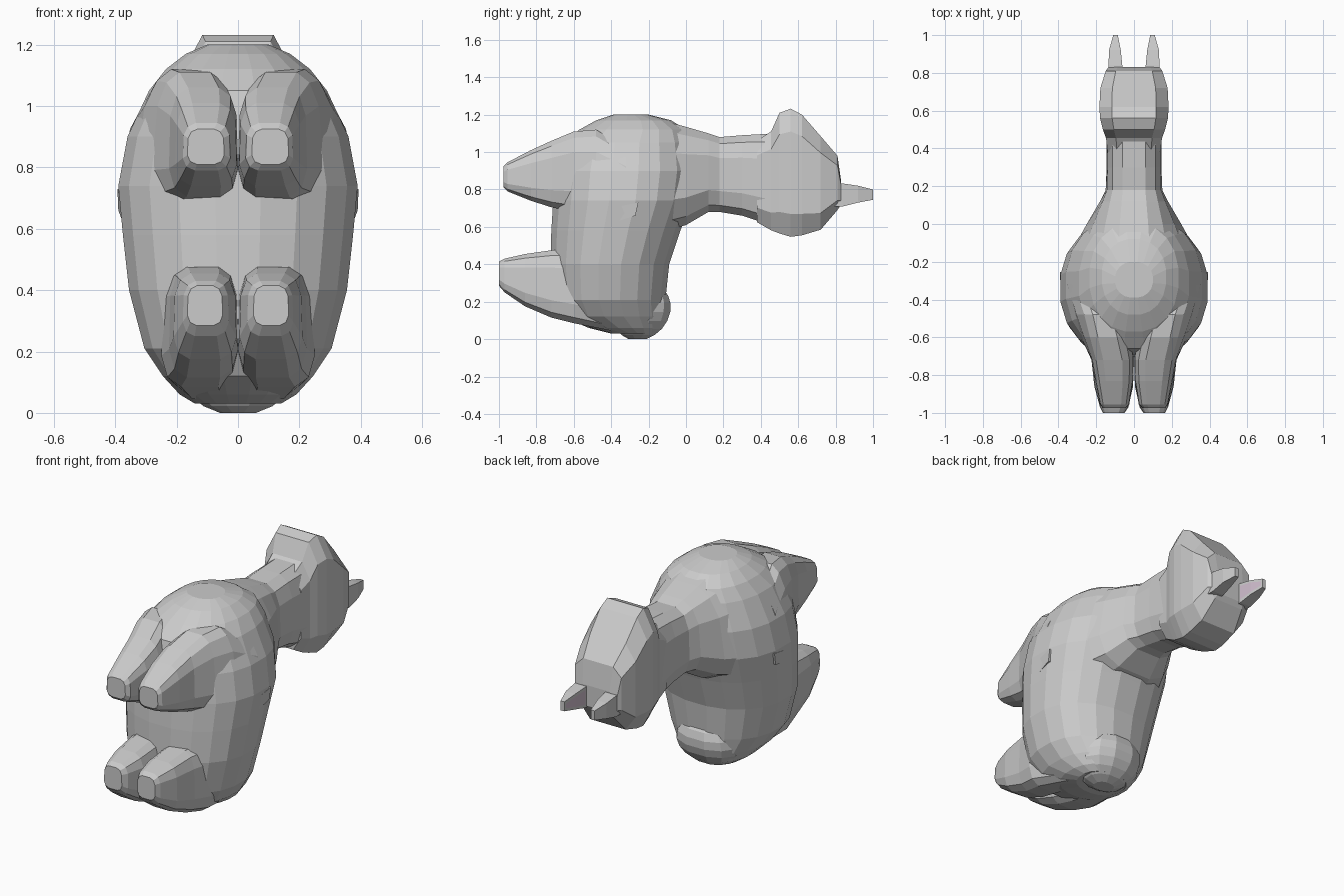
import bpy, math


def ring(n, e):
    # Unit superellipse with flat top and sides
    pts = []
    for i in range(n):
        a = 2 * math.pi * (i + 0.5) / n
        c, s = math.cos(a), math.sin(a)
        pts.append((math.copysign(abs(c) ** e, c), math.copysign(abs(s) ** e, s)))
    mx = max(p[0] for p in pts)
    my = max(p[1] for p in pts)
    return [(p[0] / mx, p[1] / my) for p in pts]


def make(name, verts, faces, mirror=False, mat=None):
    me = bpy.data.meshes.new(name)
    me.from_pydata(verts, [], faces)
    me.validate()
    ob = bpy.data.objects.new(name, me)
    bpy.context.collection.objects.link(ob)
    if mat:
        me.materials.append(mat)
    if mirror:
        ob.modifiers.new("mirror", 'MIRROR')
    return ob


def loft(name, sections, n, axis, e=0.7, taper=1.0, mirror=False):
    # section = (position, x0, x1, low, high, optional top taper)
    base, verts = ring(n, e), []
    for t, x0, x1, lo, hi, *own in sections:
        tp = own[0] if own else taper
        for u, v in base:
            k = 1 + (tp - 1) * max(v, 0)
            x = (x0 + x1) / 2 + u * k * (x1 - x0) / 2
            w = (lo + hi) / 2 + v * (hi - lo) / 2
            verts.append((x, w, t) if axis == 'z' else (x, t, w))
    m = len(sections)
    faces = []
    for j in range(m - 1):
        for i in range(n):
            a, b = j * n + i, j * n + (i + 1) % n
            f = (a, b, b + n, a + n)
            faces.append(f if axis == 'z' else f[::-1])
    start, end = tuple(range(n)), tuple(range((m - 1) * n, m * n))
    if axis == 'z':
        start = start[::-1]
    else:
        end = end[::-1]
    return make(name, verts, faces + [start, end], mirror)


# Round torso, stacked upward: (z, half width, front y, back y)
torso = [(0.03, 0.14, -0.40, -0.16), (0.06, 0.19, -0.52, -0.13), (0.12, 0.245, -0.66, -0.11),
         (0.21, 0.305, -0.71, -0.11), (0.40, 0.355, -0.725, -0.09), (0.58, 0.375, -0.72, -0.03),
         (0.74, 0.39, -0.71, 0.03), (0.90, 0.36, -0.70, 0.05), (1.05, 0.29, -0.66, 0.03),
         (1.12, 0.235, -0.57, 0.0), (1.17, 0.17, -0.48, -0.08), (1.2, 0.10, -0.39, -0.2)]
loft("torso", [(z, -w, w, f, b) for z, w, f, b in torso], 20, 'z', 0.9)

# Neck running backward, blending out of the shoulders: (y, half width, low z, high z, top taper)
neck = [(-0.24, 0.34, 0.56, 1.185, 0.55), (-0.10, 0.305, 0.58, 1.162, 0.6),
        (0.0, 0.25, 0.61, 1.135, 0.68), (0.12, 0.18, 0.68, 1.10, 0.82),
        (0.18, 0.15, 0.68, 1.08, 0.9), (0.30, 0.145, 0.66, 1.09, 0.93),
        (0.48, 0.145, 0.60, 1.10, 0.93)]
loft("neck", [(y, -w, w, a, b, t) for y, w, a, b, t in neck], 12, 'y', 0.62)

# Head block with raised crest
head = [(0.38, 0.14, 0.625, 1.06), (0.455, 0.148, 0.582, 1.11), (0.50, 0.165, 0.565, 1.21),
        (0.56, 0.18, 0.547, 1.232), (0.62, 0.183, 0.555, 1.20), (0.72, 0.178, 0.585, 1.085),
        (0.81, 0.15, 0.69, 0.98), (0.83, 0.135, 0.72, 0.84)]
loft("head", [(y, -w, w, a, b) for y, w, a, b in head], 8, 'y', 0.5)

# Arms reaching forward from the shoulders
loft("arm", [(-0.975, 0.045, 0.165, 0.81, 0.925), (-0.955, 0.025, 0.18, 0.79, 0.945),
             (-0.83, 0.004, 0.205, 0.74, 1.01), (-0.72, 0.0, 0.225, 0.705, 1.06),
             (-0.60, 0.0, 0.28, 0.68, 1.11, 0.75), (-0.48, 0.0, 0.335, 0.655, 1.12, 0.62),
             (-0.32, 0.06, 0.375, 0.65, 1.02, 0.7)], 12, 'y', 0.55, 0.92, mirror=True)

# Feet reaching forward
loft("foot", [(-1.0, 0.05, 0.165, 0.285, 0.415), (-0.97, 0.03, 0.18, 0.25, 0.43),
              (-0.86, 0.005, 0.21, 0.175, 0.455), (-0.72, 0.0, 0.225, 0.115, 0.475),
              (-0.60, 0.0, 0.25, 0.085, 0.48), (-0.40, 0.0, 0.20, 0.045, 0.40)],
     12, 'y', 0.55, 0.92, mirror=True)

# Rounded rump bump at the lower back
rump = []
for i in range(9):
    a = math.pi * (0.1 + 0.8 * i / 8)
    r = math.sin(a)
    h = 0.145 * (1 - math.cos(a) / math.cos(math.pi * 0.1))
    y = -0.26 + 0.18 * h
    rump.append((h, -0.19 * r, 0.19 * r, y - 0.15 * r, y + 0.15 * r))
loft("rump", rump, 12, 'z', 0.88)

# Blade-like ears at the far end of the head
ear = [(0.79, 0.06, 0.135, 0.71, 0.835), (0.84, 0.062, 0.135, 0.71, 0.832),
       (0.92, 0.07, 0.132, 0.73, 0.82), (1.0, 0.086, 0.11, 0.745, 0.80)]
loft("ear", ear, 4, 'y', 1.0, mirror=True)

# Tinted inner ear panels
pink = bpy.data.materials.new("inner_ear_tint")
pink.diffuse_color = (0.62, 0.5, 0.6, 1)
make("inner_ear", [(0.06, 0.84, 0.73), (0.06, 0.84, 0.815), (0.068, 0.92, 0.805),
                   (0.083, 0.99, 0.785), (0.083, 0.99, 0.76), (0.068, 0.92, 0.745)],
     [(0, 1, 2, 5), (5, 2, 3, 4)], True, pink)

# Small fold on each flank at the elbow
make("elbow_fold", [(0.375, -0.40, 0.62), (0.39, -0.27, 0.66), (0.393, -0.255, 0.73),
                    (0.385, -0.385, 0.705), (0.33, -0.40, 0.62), (0.34, -0.27, 0.66),
                    (0.34, -0.255, 0.73), (0.33, -0.385, 0.705)],
     [(0, 1, 2, 3), (7, 6, 5, 4), (0, 4, 5, 1), (1, 5, 6, 2), (2, 6, 7, 3), (3, 7, 4, 0)], True)
